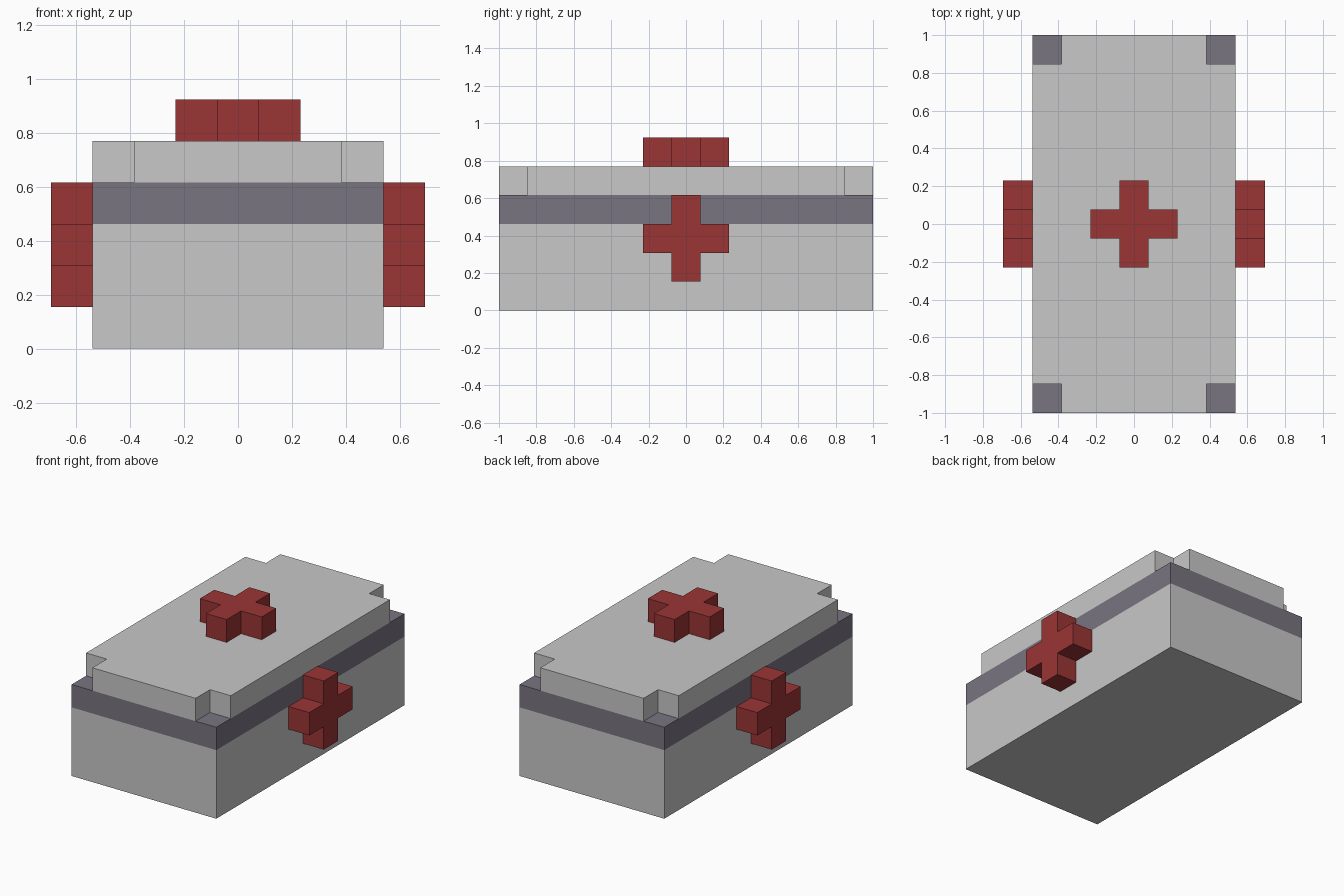
import bpy, bmesh, math
from mathutils import Matrix, Vector

if "Cube" in bpy.data.objects:
    bpy.data.objects.remove(bpy.data.objects["Cube"])

U = 2 / 13  # block unit: the case is 7 x 13 units in plan


def material(name, rgb):
    m = bpy.data.materials.new(name)
    m.diffuse_color = (*rgb, 1)
    m.use_nodes = True
    m.node_tree.nodes["Principled BSDF"].inputs["Base Color"].default_value = m.diffuse_color
    return m


GREY = material("light_grey", (0.58, 0.58, 0.58))
DARK = material("dark_grey", (0.192, 0.176, 0.216))
RED = material("red", (0.323, 0.035, 0.035))


def finish(bm, name, mats):
    bmesh.ops.recalc_face_normals(bm, faces=bm.faces)
    me = bpy.data.meshes.new(name)
    bm.to_mesh(me)
    bm.free()
    for m in mats:
        me.materials.append(m)
    ob = bpy.data.objects.new(name, me)
    bpy.context.collection.objects.link(ob)
    return ob


def cut(bm, co, no):
    bmesh.ops.bisect_plane(bm, geom=bm.verts[:] + bm.edges[:] + bm.faces[:],
                           plane_co=co, plane_no=no)


# Case: box cut at the band and at the corner notches, lid raised from its top
bm = bmesh.new()
bmesh.ops.create_cube(bm, size=1, matrix=Matrix.Translation((0, 0, 2 * U))
                      @ Matrix.Diagonal((7 * U, 13 * U, 4 * U, 1)))
cut(bm, (0, 0, 3 * U), (0, 0, 1))
for s in (-1, 1):
    cut(bm, (s * 2.5 * U, 0, 0), (1, 0, 0))
    cut(bm, (0, s * 5.5 * U, 0), (0, 1, 0))

lid = []
for f in bm.faces:
    c = f.calc_center_median()
    corner = abs(c.x) > 2.5 * U and abs(c.y) > 5.5 * U
    if f.normal.z > 0.5 and not corner:
        lid.append(f)
up = bmesh.ops.extrude_face_region(bm, geom=lid)["geom"]
bmesh.ops.delete(bm, geom=[f for f in lid if f.is_valid], context='FACES_ONLY')
bmesh.ops.translate(bm, vec=(0, 0, U),
                    verts=[g for g in up if isinstance(g, bmesh.types.BMVert)])

# Dark band between 3 and 4 units high, including the corner ledges
for f in bm.faces:
    z = f.calc_center_median().z / U
    f.material_index = 1 if 3.01 < z < 4.01 else 0
bm.normal_update()
bmesh.ops.dissolve_limit(bm, angle_limit=0.01, verts=bm.verts[:],
                         edges=bm.edges[:], delimit={'MATERIAL'})
finish(bm, "case", [GREY, DARK])


# Crosses: one plus-shaped block, open where it sits on the case
def cross(name, matrix):
    bm = bmesh.new()
    pts = []
    for k in range(4):
        turn = Matrix.Rotation(k * math.pi / 2, 3, 'Z')
        pts += [turn @ Vector((x * U, y * U, 0))
                for x, y in ((1.5, -0.5), (1.5, 0.5), (0.5, 0.5))]
    base = bm.faces.new([bm.verts.new(p) for p in pts])
    bm.normal_update()
    cap = bmesh.ops.extrude_discrete_faces(bm, faces=[base])["faces"][0]
    bmesh.ops.translate(bm, vec=(0, 0, U), verts=cap.verts)
    finish(bm, name, [RED]).matrix_world = matrix


cross("top_cross", Matrix.Translation((0, 0, 5 * U)))
for s, side in ((1, "right"), (-1, "left")):
    cross(side + "_cross", Matrix.Translation((s * 3.5 * U, 0, 2.5 * U))
          @ Matrix.Rotation(s * math.pi / 2, 4, 'Y'))
